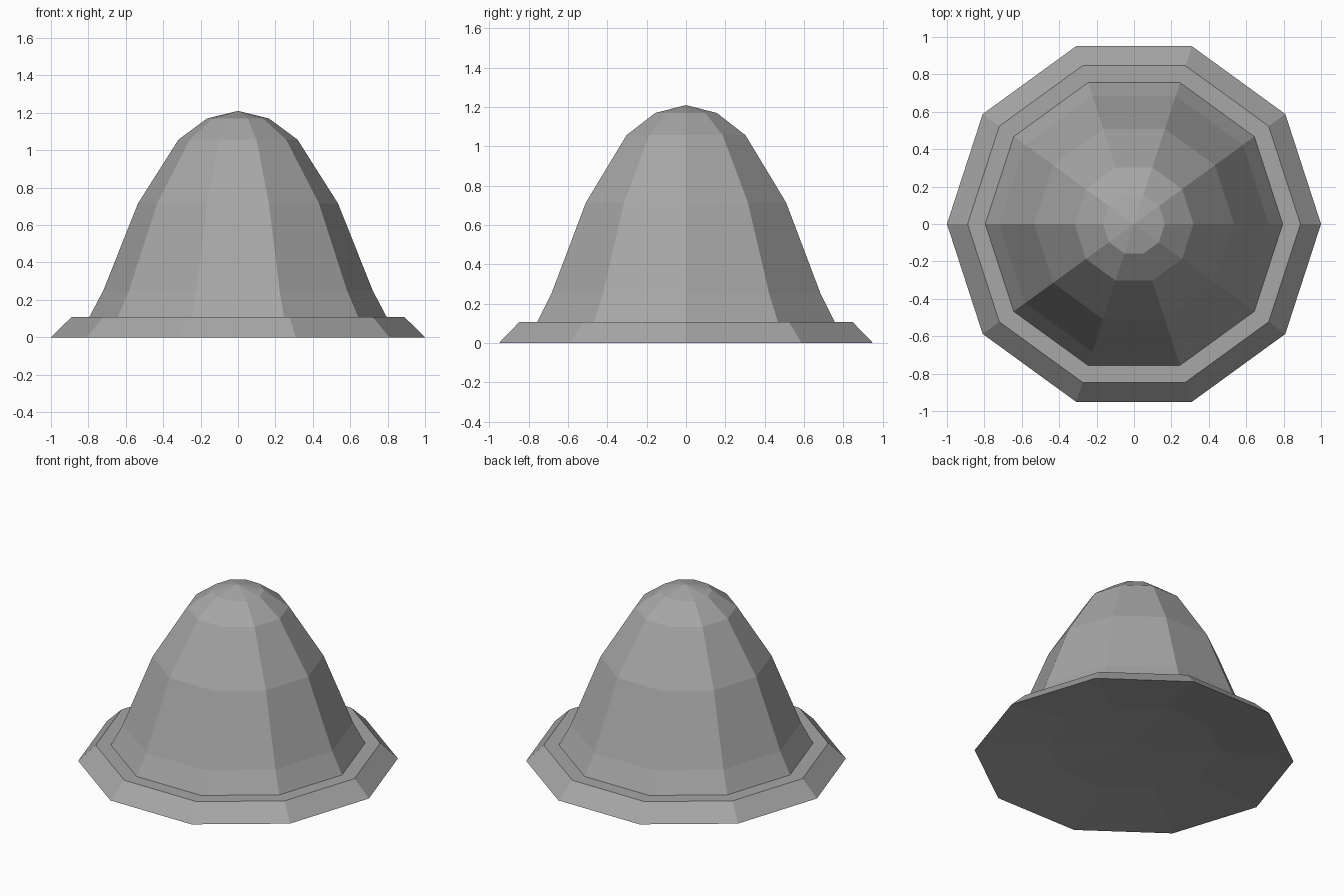
import bpy, bmesh, math

if "Cube" in bpy.data.objects:
    bpy.data.objects.remove(bpy.data.objects["Cube"])

SIDES = 10

grey = bpy.data.materials.new("grey")
grey.diffuse_color = (0.385, 0.385, 0.385, 1)
grey.use_nodes = True
grey.node_tree.nodes["Principled BSDF"].inputs["Base Color"].default_value = grey.diffuse_color


def lathe(name, profile, start, tip):
    """Ten-sided flat-faced solid from (radius, height) rings between two poles."""
    bm = bmesh.new()
    rings = []
    for r, z in profile:
        rings.append([bm.verts.new((r * math.cos(math.tau * i / SIDES),
                                    r * math.sin(math.tau * i / SIDES), z))
                      for i in range(SIDES)])
    bottom = bm.verts.new((0, 0, start))
    top = bm.verts.new((0, 0, tip))
    for i in range(SIDES):
        j = (i + 1) % SIDES
        bm.faces.new((rings[0][j], rings[0][i], bottom))
        for low, high in zip(rings, rings[1:]):
            bm.faces.new((low[i], low[j], high[j], high[i]))
        bm.faces.new((rings[-1][i], rings[-1][j], top))
    mesh = bpy.data.meshes.new(name)
    bm.to_mesh(mesh)
    bm.free()
    mesh.materials.append(grey)
    obj = bpy.data.objects.new(name, mesh)
    bpy.context.collection.objects.link(obj)
    return obj


# Shallow hollow underside, sloped rim and flat ledge, then the bell-shaped dome
underside = [(0.54, 0.06)]
rim = [(1.0, 0), (0.89, 0.108), (0.795, 0.108)]
dome = [(0.72, 0.25), (0.535, 0.715), (0.318, 1.057), (0.165, 1.17)]
lathe("bell", underside + rim + dome, start=0.08, tip=1.21)
